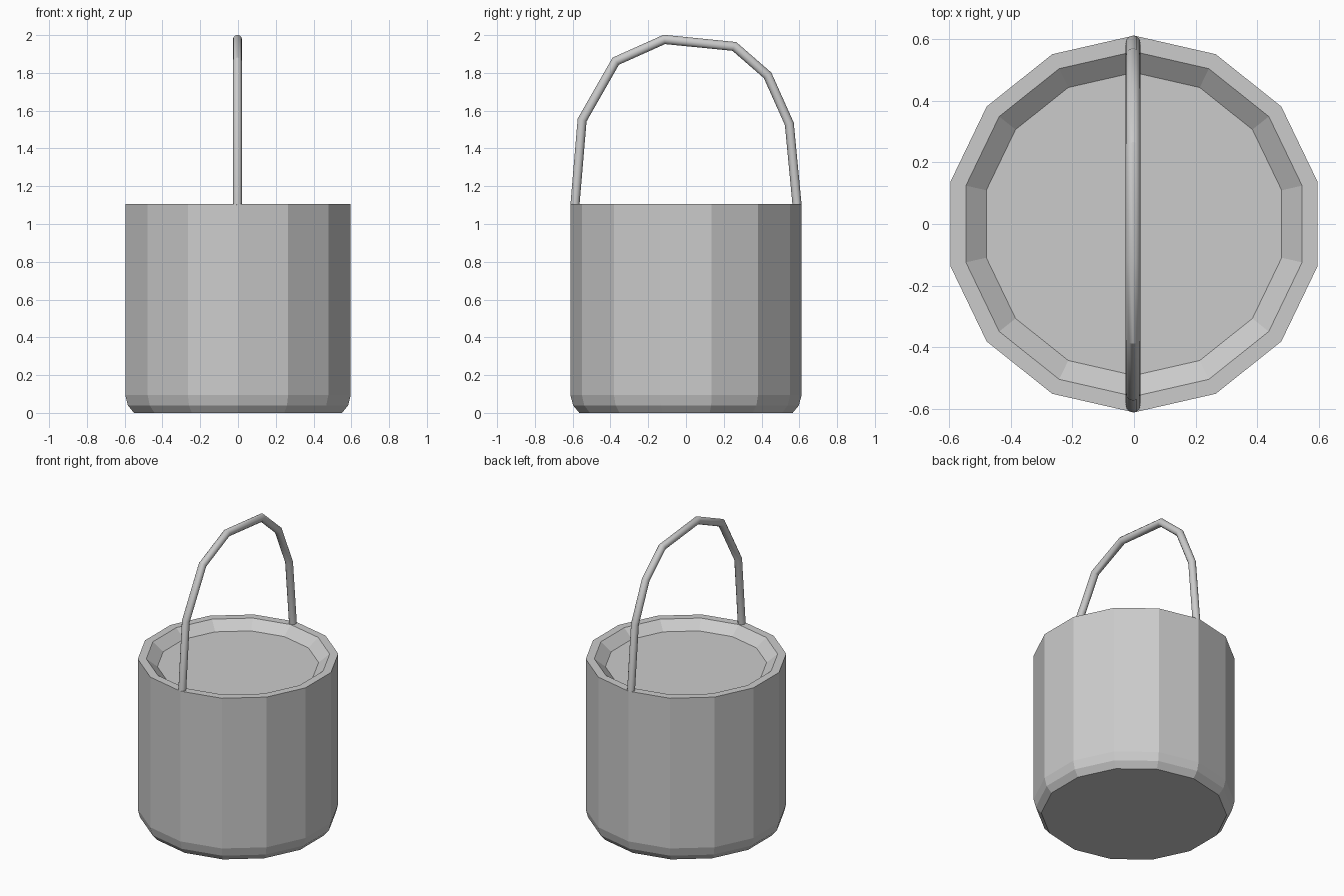
import bpy
import bmesh
import math
from mathutils import Vector

SIDES = 14

cube = bpy.data.objects.get("Cube")
if cube:
    bpy.data.objects.remove(cube, do_unlink=True)

metal = bpy.data.materials.new("grey_metal")
metal.use_nodes = True
metal.diffuse_color = (0.6, 0.6, 0.6, 1)
metal.node_tree.nodes["Principled BSDF"].inputs["Base Color"].default_value = (0.6, 0.6, 0.6, 1)


def loft(name, rings):
    """Skin a list of equal point rings and cap both ends."""
    bm = bmesh.new()
    loops = [[bm.verts.new(p) for p in ring] for ring in rings]
    for a, b in zip(loops, loops[1:]):
        for i in range(len(a)):
            j = (i + 1) % len(a)
            bm.faces.new((a[i], a[j], b[j], b[i]))
    bm.faces.new(loops[0][::-1])
    bm.faces.new(loops[-1])
    bmesh.ops.recalc_face_normals(bm, faces=bm.faces)
    mesh = bpy.data.meshes.new(name)
    bm.to_mesh(mesh)
    bm.free()
    mesh.materials.append(metal)
    obj = bpy.data.objects.new(name, mesh)
    bpy.context.collection.objects.link(obj)
    return obj


def circle(radius, z):
    angles = [math.tau * (i + 0.5) / SIDES for i in range(SIDES)]
    return [(radius * math.cos(a), radius * math.sin(a), z) for a in angles]


# Faceted pail: chamfered foot, straight wall, flat rim and sunken top
profile = [(0.565, 0), (0.598, 0.04), (0.612, 0.095), (0.612, 1.105),
           (0.56, 1.105), (0.492, 1.05)]
loft("bucket_body", [circle(r, z) for r, z in profile])

# Bent wire handle, mitred at each bend
path = [Vector((-0.003, y, z)) for y, z in [
    (-0.588, 1.1), (-0.55, 1.55), (-0.372, 1.862), (-0.115, 1.977),
    (0.256, 1.94), (0.432, 1.787), (0.547, 1.53), (0.588, 1.1)]]
RADIUS = 0.024
rings = []
for i, point in enumerate(path):
    before = (point - path[max(i - 1, 0)]).normalized()
    after = (path[min(i + 1, len(path) - 1)] - point).normalized()
    tangent = (before + after).normalized()
    side = Vector((1, 0, 0))
    out = side.cross(tangent)
    stretch = 1 / max(tangent.dot(before), tangent.dot(after))
    rings.append([point + RADIUS * (side * math.cos(a) + out * stretch * math.sin(a))
                  for a in (math.tau * k / 12 for k in range(12))])
handle = loft("handle", rings)

# Round the wire's shading but keep its bends and ends crisp
bpy.ops.object.select_all(action='DESELECT')
handle.select_set(True)
bpy.context.view_layer.objects.active = handle
bpy.ops.object.shade_smooth_by_angle(angle=math.radians(31))
